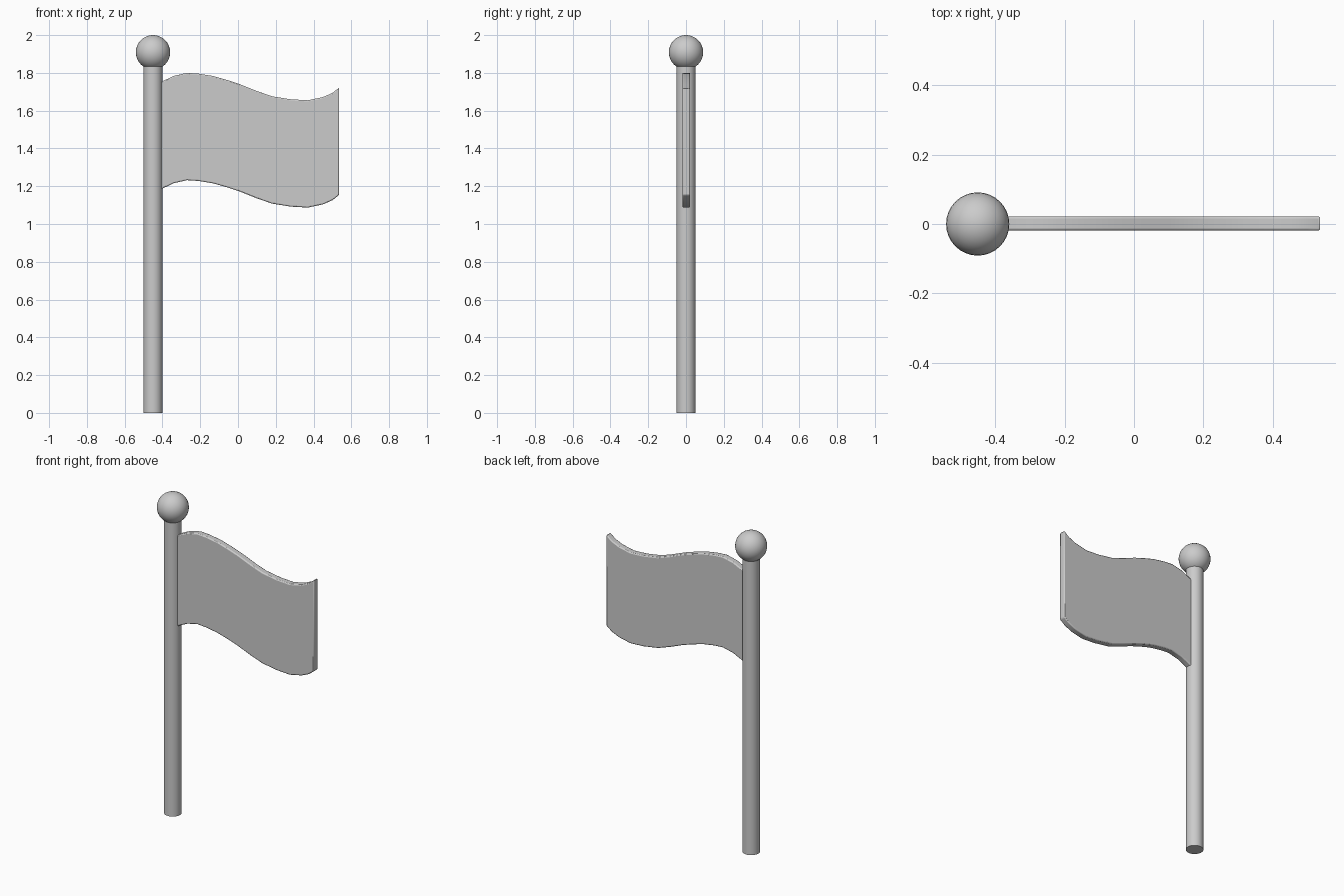
import bpy, bmesh
from mathutils import Vector

if "Cube" in bpy.data.objects:
    bpy.data.objects.remove(bpy.data.objects["Cube"])

POLE_X = -0.45


def smooth(obj, angle=0.6):
    bpy.ops.object.select_all(action='DESELECT')
    obj.select_set(True)
    bpy.context.view_layer.objects.active = obj
    bpy.ops.object.shade_smooth_by_angle(angle=angle)


# Pole
bpy.ops.mesh.primitive_cylinder_add(vertices=32, radius=0.05, depth=1.86, location=(POLE_X, 0, 0.93))
pole = bpy.context.object
pole.name = "pole"
smooth(pole)

# Ball finial
bpy.ops.mesh.primitive_uv_sphere_add(segments=32, ring_count=16, radius=0.091, location=(POLE_X, 0, 1.909))
ball = bpy.context.object
ball.name = "ball_finial"
smooth(ball)

# Waving flag: one wave profile used for the top and bottom edges, given thickness in y
wave = [(-0.43, 1.735), (-0.395, 1.758), (-0.34, 1.784), (-0.27, 1.80), (-0.21, 1.796),
        (-0.13, 1.783), (-0.06, 1.763), (0.01, 1.74), (0.10, 1.704), (0.18, 1.676),
        (0.28, 1.66), (0.37, 1.655), (0.45, 1.672), (0.50, 1.694), (0.536, 1.722)]
HEIGHT, FRONT, BACK = 0.568, -0.019, 0.022

bm = bmesh.new()
top = [bm.verts.new((x, FRONT, z)) for x, z in wave]
bottom = [bm.verts.new((x, FRONT, z - HEIGHT)) for x, z in wave]
faces = [bm.faces.new((bottom[i], bottom[i + 1], top[i + 1], top[i])) for i in range(len(wave) - 1)]
result = bmesh.ops.extrude_face_region(bm, geom=faces, use_keep_orig=True)
moved = [g for g in result["geom"] if isinstance(g, bmesh.types.BMVert)]
bmesh.ops.translate(bm, verts=moved, vec=Vector((0, BACK - FRONT, 0)))
bmesh.ops.recalc_face_normals(bm, faces=bm.faces)
mesh = bpy.data.meshes.new("flag")
bm.to_mesh(mesh)
bm.free()
flag = bpy.data.objects.new("flag", mesh)
bpy.context.collection.objects.link(flag)

# Softened flag edges
bevel = flag.modifiers.new("edge_bevel", 'BEVEL')
bevel.width = 0.006
bevel.segments = 2
bevel.limit_method = 'ANGLE'
bevel.angle_limit = 0.9
smooth(flag)
